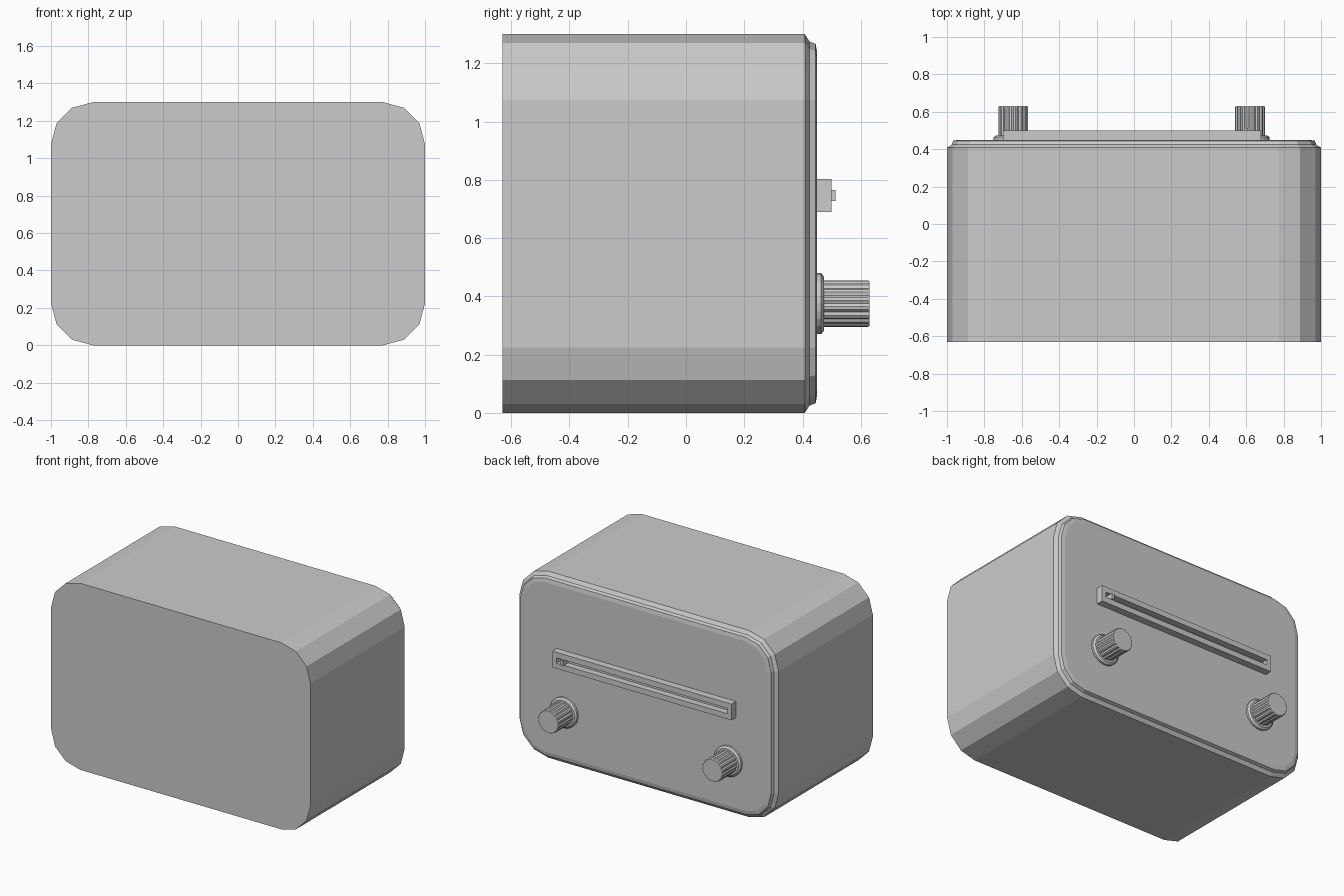
import bpy, bmesh
from math import sin, cos, pi

if "Cube" in bpy.data.objects:
    bpy.data.objects.remove(bpy.data.objects["Cube"])


def loft(name, loops):
    """Skin equal-length closed loops and cap both ends."""
    bm = bmesh.new()
    rings = [[bm.verts.new(p) for p in loop] for loop in loops]
    n = len(rings[0])
    for a, b in zip(rings, rings[1:]):
        for i in range(n):
            j = (i + 1) % n
            bm.faces.new((a[i], a[j], b[j], b[i]))
    bm.faces.new(rings[0])
    bm.faces.new(rings[-1])
    bmesh.ops.recalc_face_normals(bm, faces=bm.faces)
    mesh = bpy.data.meshes.new(name)
    bm.to_mesh(mesh)
    bm.free()
    ob = bpy.data.objects.new(name, mesh)
    bpy.context.collection.objects.link(ob)
    return ob


def rounded(y, inset):
    """Rounded rectangle of the case, three segments per corner."""
    hw, hh, r = 1 - inset, 0.65 - inset, 0.225 - inset
    pts = []
    for k, (sx, sz) in enumerate([(1, 1), (-1, 1), (-1, -1), (1, -1)]):
        for i in range(4):
            a = (k + i / 3) * pi / 2
            pts.append((sx * (hw - r) + r * cos(a), y,
                        0.65 + sz * (hh - r) + r * sin(a)))
    return pts


def rect(y, x0, x1, z0, z1):
    return [(x0, y, z0), (x1, y, z0), (x1, y, z1), (x0, y, z1)]


def ring(x, y, z, r, n, flute=0.0):
    """Circle; every third vertex is pulled in to form flutes."""
    pts = []
    for i in range(n):
        q = r - (flute if i % 3 == 0 else 0)
        a = 2 * pi * i / n
        pts.append((x + q * cos(a), y, z + q * sin(a)))
    return pts


# Case with stepped rim around the control panel
loft("case", [rounded(y, d) for y, d in [
    (-0.63, 0), (0.408, 0), (0.424, 0.025), (0.445, 0.033), (0.45, 0.06)]])

# Tuning scale: frame with a recessed slot, and its pointer
loft("scale_frame", [rect(0.445, -0.70, 0.68, 0.69, 0.803),
                     rect(0.50, -0.70, 0.68, 0.69, 0.803),
                     rect(0.50, -0.67, 0.65, 0.728, 0.765),
                     rect(0.455, -0.67, 0.65, 0.728, 0.765)])
loft("scale_pointer", [rect(0.45, 0.59, 0.61, 0.728, 0.765),
                       rect(0.513, 0.59, 0.61, 0.728, 0.765)])

# Two fluted knobs on round collars
for side, x in (("left", -0.645), ("right", 0.62)):
    z = 0.375
    loft(side + "_knob_collar", [ring(x, y, z, r, 24) for y, r in [
        (0.445, 0.105), (0.464, 0.105), (0.474, 0.092)]])
    loft(side + "_knob", [ring(x, y, z, r, 48, f) for y, r, f in [
        (0.46, 0.08, 0.006), (0.625, 0.08, 0.006), (0.63, 0.077, 0.004)]])
